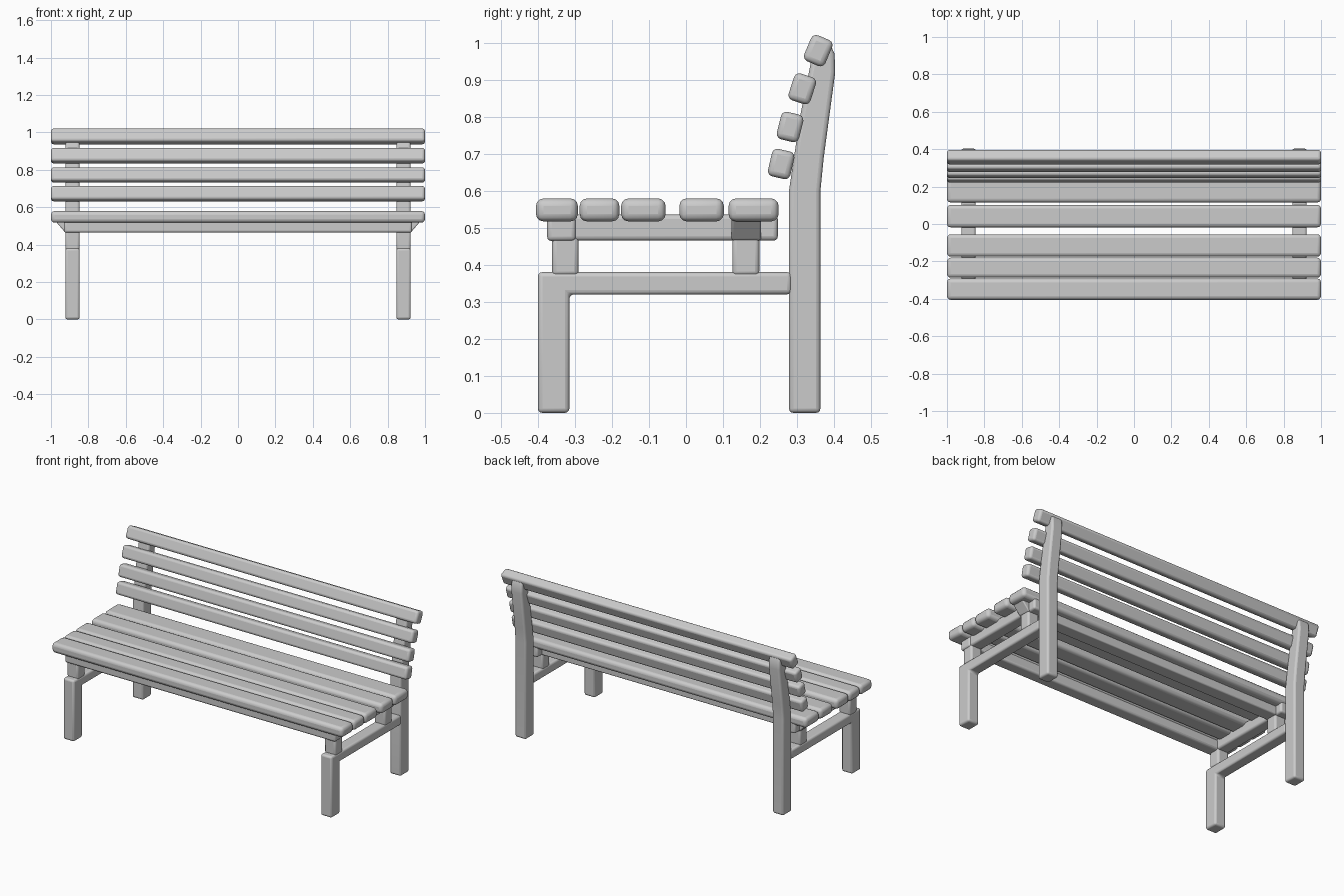
import bpy, bmesh, math
from mathutils import Matrix

cube = bpy.data.objects.get("Cube")
if cube:
    bpy.data.objects.remove(cube, do_unlink=True)

GREY = (0.6, 0.6, 0.6, 1)
grey = bpy.data.materials.new("light grey")
grey.use_nodes = True
grey.diffuse_color = GREY
grey.node_tree.nodes["Principled BSDF"].inputs["Base Color"].default_value = GREY


def finish(name, bm, bevel):
    """Turn a bmesh into a rounded, smooth-shaded object."""
    bmesh.ops.recalc_face_normals(bm, faces=bm.faces)
    mesh = bpy.data.meshes.new(name)
    bm.to_mesh(mesh)
    bm.free()
    mesh.materials.append(grey)
    obj = bpy.data.objects.new(name, mesh)
    bpy.context.collection.objects.link(obj)
    mod = obj.modifiers.new("rounding", "BEVEL")
    mod.width = bevel
    mod.segments = 3
    mod.limit_method = "ANGLE"
    mod.angle_limit = math.radians(25)
    bpy.ops.object.select_all(action="DESELECT")
    obj.select_set(True)
    bpy.context.view_layer.objects.active = obj
    bpy.ops.object.shade_smooth_by_angle(angle=math.radians(40))
    return obj


def extrude(name, profile, x0, x1, bevel=0.012):
    """Extrude a (y, z) outline along x."""
    bm = bmesh.new()
    face = bm.faces.new([bm.verts.new((x0, y, z)) for y, z in profile])
    new = bmesh.ops.extrude_face_region(bm, geom=[face])["geom"]
    verts = [v for v in new if isinstance(v, bmesh.types.BMVert)]
    bmesh.ops.translate(bm, verts=verts, vec=(x1 - x0, 0, 0))
    return finish(name, bm, bevel)


def rect(y0, y1, z0, z1):
    return [(y0, z0), (y1, z0), (y1, z1), (y0, z1)]


# Seat slats
seat = [(-0.405, -0.292), (-0.287, -0.18), (-0.175, -0.055), (-0.018, 0.102), (0.115, 0.25)]
for i, (y0, y1) in enumerate(seat):
    extrude(f"seat_slat_{i + 1}", rect(y0, y1, 0.517, 0.579), -1, 1, 0.02)

# Backrest slats, leaning further back towards the top
back = [(0.257, 0.672, 13), (0.281, 0.772, 14), (0.314, 0.875, 18), (0.357, 0.978, 23)]
for i, (y, z, tilt) in enumerate(back):
    bm = bmesh.new()
    bmesh.ops.create_cube(bm, size=1, matrix=Matrix.Diagonal((2, 0.062, 0.076, 1)))
    slat = finish(f"back_slat_{i + 1}", bm, 0.015)
    slat.location = (0, y, z)
    slat.rotation_euler.x = -math.radians(tilt)

# Long beams under the seat
extrude("front_seat_beam", rect(-0.375, -0.297, 0.464, 0.53), -0.93, 0.93)
rear = extrude("rear_seat_beam", rect(0.123, 0.203, 0.466, 0.53), -0.98, 0.98, 0.006)
for v in rear.data.vertices:
    if v.co.z < 0.5:
        v.co.x *= 0.925 / 0.98

# Side frames
front_frame = [(-0.4, 0), (-0.315, 0), (-0.315, 0.32), (0.285, 0.32),
               (0.285, 0.38), (-0.4, 0.38)]
rear_leg = [(0.278, 0), (0.363, 0), (0.363, 0.6), (0.372, 0.69), (0.403, 0.92),
            (0.401, 0.97), (0.385, 1.005), (0.345, 0.985), (0.308, 0.8), (0.278, 0.6)]
for side, x0, x1 in (("left", 0.847, 0.923), ("right", -0.923, -0.847)):
    extrude(f"{side}_front_leg_and_rail", front_frame, x0, x1)
    extrude(f"{side}_rear_leg", rear_leg, x0, x1)
    extrude(f"{side}_seat_bearer", rect(-0.33, 0.248, 0.465, 0.535), x0, x1)
    extrude(f"{side}_front_post", rect(-0.362, -0.29, 0.37, 0.48), x0, x1)
    extrude(f"{side}_rear_post", rect(0.125, 0.198, 0.37, 0.48), x0, x1)
